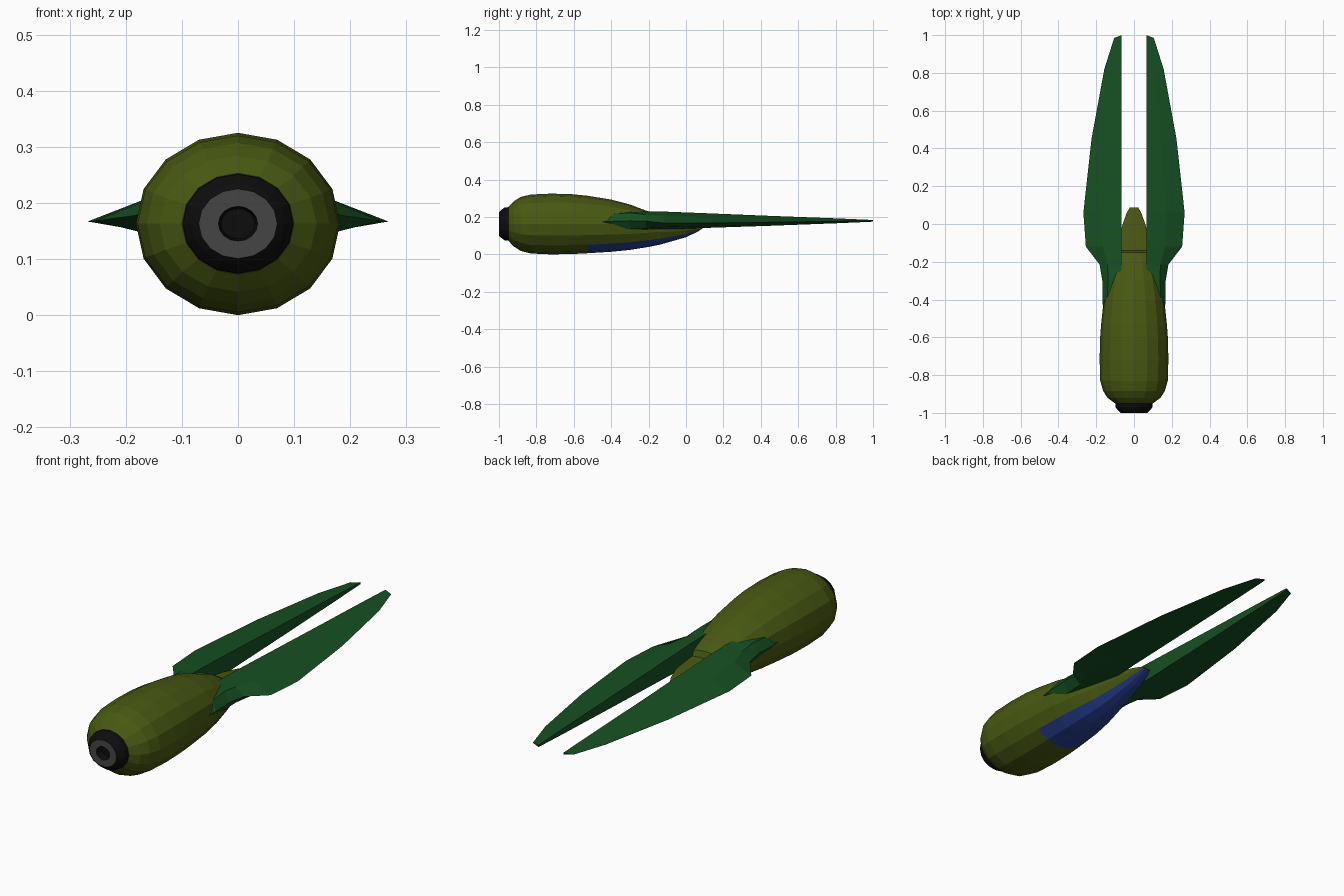
import bpy, bmesh
from math import sin, cos, pi

ZC = 0.163   # height of the body axis
SIDES = 16


def material(name, rgb):
    m = bpy.data.materials.new(name)
    m.diffuse_color = (*rgb, 1)
    return m


OLIVE = material("olive", (0.065, 0.10, 0.006))
GREEN = material("green", (0.008, 0.08, 0.016))
BLUE = material("blue", (0.02, 0.05, 0.30))
BLACK = material("black", (0.004, 0.004, 0.004))
GREY = material("dark_grey", (0.06, 0.06, 0.06))


def loft(name, rings, mats, pick=lambda i, j: 0, caps=(True, True)):
    """Skin a row of equal-length rings; pick(i, j) gives a face's material."""
    bm = bmesh.new()
    vs = [[bm.verts.new(p) for p in r] for r in rings]
    n = len(rings[0])
    for i in range(len(vs) - 1):
        for j in range(n):
            k = (j + 1) % n
            f = bm.faces.new((vs[i][j], vs[i][k], vs[i + 1][k], vs[i + 1][j]))
            f.material_index = pick(i, j)
    if caps[0]:
        bm.faces.new(vs[0])
    if caps[1]:
        bm.faces.new(vs[-1])
    bmesh.ops.recalc_face_normals(bm, faces=bm.faces)
    me = bpy.data.meshes.new(name)
    bm.to_mesh(me)
    bm.free()
    for m in mats:
        me.materials.append(m)
    ob = bpy.data.objects.new(name, me)
    bpy.context.collection.objects.link(ob)
    return ob


def oval(y, rx, top, bottom, zc=ZC):
    """Oval ring with its own upper and lower heights, starting at the top."""
    pts = []
    for j in range(SIDES):
        a = 2 * pi * j / SIDES
        h = top - zc if cos(a) > 0 else zc - bottom
        pts.append((rx * sin(a), y, zc + h * cos(a)))
    return pts


# Body: rounded nose, long taper, upper hull ending ahead of the tail
body = [
    (-0.95, 0.10, 0.253, 0.073), (-0.92, 0.14, 0.284, 0.042),
    (-0.885, 0.163, 0.307, 0.019), (-0.83, 0.179, 0.320, 0.005),
    (-0.72, 0.182, 0.325, 0.0), (-0.61, 0.18, 0.322, 0.002),
    (-0.53, 0.174, 0.314, 0.006), (-0.40, 0.160, 0.293, 0.014),
    (-0.30, 0.140, 0.267, 0.024), (-0.20, 0.112, 0.229, 0.040),
    (-0.15, 0.097, 0.200, 0.050), (-0.14, 0.095, 0.170, 0.052, 0.16),
    (0.0, 0.060, 0.158, 0.092, 0.150), (0.06, 0.038, 0.150, 0.120, 0.146),
    (0.088, 0.022, 0.145, 0.138, 0.142),
]
# The four lowest sides of the rear half form the blue belly panel
loft("body", [oval(*s) for s in body], [OLIVE, BLUE],
     lambda i, j: 1 if i >= 6 and 6 <= j <= 9 else 0)


# Engine nozzle: black collar, grey ring, dark recess
def circle(y, rx, rz):
    return oval(y, rx, ZC + rz, ZC - rz)


nozzle = [(-0.94, 0.10, 0.09), (-0.97, 0.098, 0.088), (-0.99, 0.082, 0.073),
          (-1.0, 0.07, 0.062), (-1.0, 0.035, 0.031), (-0.965, 0.03, 0.027)]
loft("nose_ring", [circle(*s) for s in nozzle], [BLACK, GREY],
     lambda i, j: 1 if i == 3 else 0)

# Wing sections: y, outer x, edge z, mid x, mid top, mid bottom, top, bottom
wing = [
    (-0.48, 0.160, 0.172, 0.130, 0.185, 0.158, 0.190, 0.150),
    (-0.40, 0.168, 0.177, 0.143, 0.216, 0.141, 0.225, 0.135),
    (-0.30, 0.168, 0.180, 0.137, 0.222, 0.135, 0.232, 0.125),
    (-0.215, 0.182, 0.178, 0.140, 0.213, 0.139, 0.231, 0.127),
    (-0.12, 0.255, 0.168, 0.165, 0.207, 0.146, 0.229, 0.132),
    (0.06, 0.268, 0.167, 0.170, 0.203, 0.150, 0.222, 0.140),
    (0.45, 0.225, 0.172, 0.145, 0.192, 0.161, 0.206, 0.153),
    (0.82, 0.157, 0.177, 0.110, 0.184, 0.171, 0.192, 0.167),
    (0.985, 0.105, 0.179, 0.085, 0.181, 0.177, 0.184, 0.175),
]
XI = 0.065
for side, s in (("left", -1), ("right", 1)):
    rings = []
    for y, xo, ze, xm, tm, bm_, top, bot in wing:
        yi = 1.0 if y > 0.9 else y          # slanted tip
        rings.append([(s * XI, yi, top), (s * xm, (y + yi) / 2, tm),
                      (s * xo, y, ze), (s * xm, (y + yi) / 2, bm_),
                      (s * XI, yi, bot)])
    loft(side + "_wing", rings, [GREEN])
